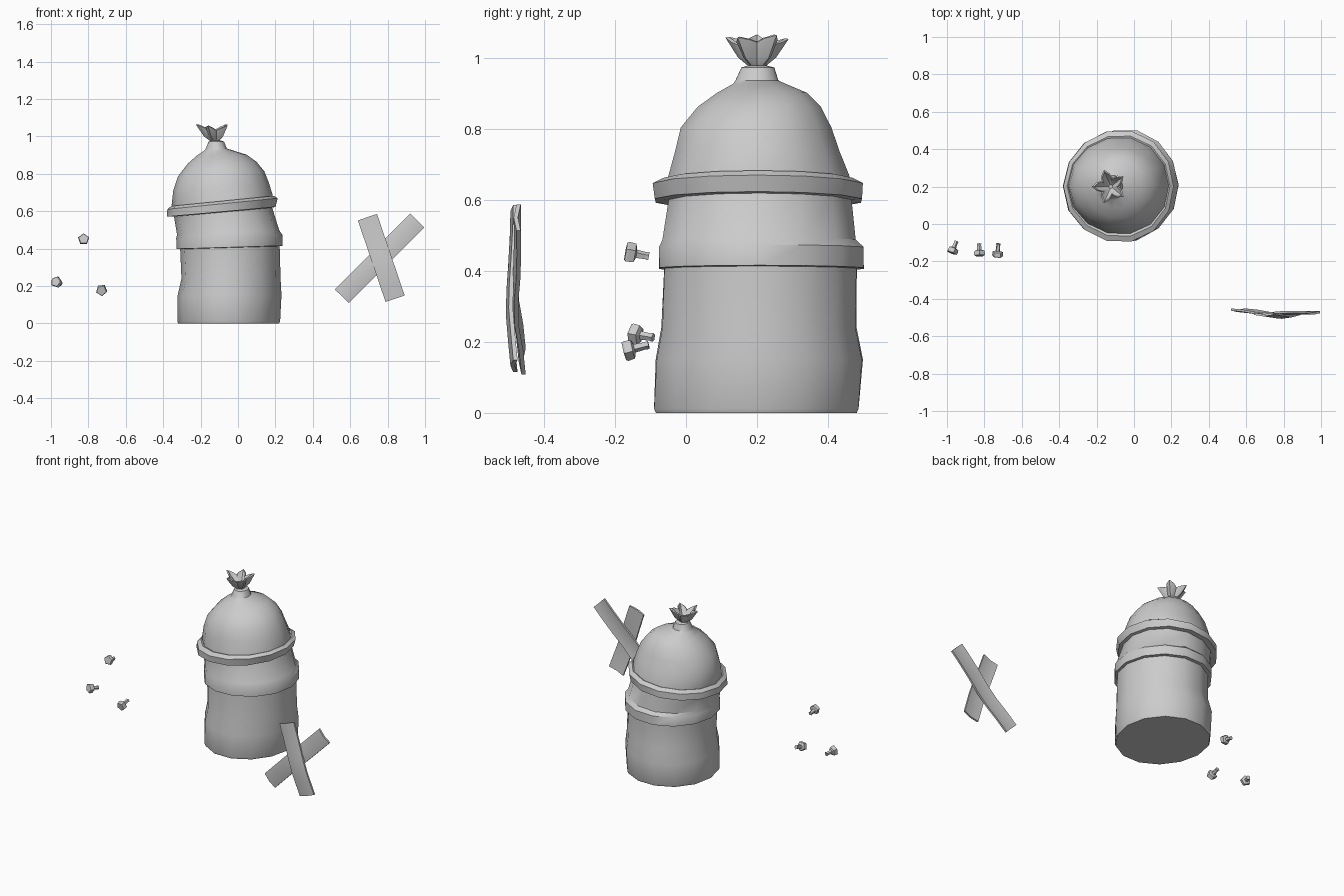
import bpy, bmesh
from math import sin, cos, pi
from mathutils import Vector

if "Cube" in bpy.data.objects:
    bpy.data.objects.remove(bpy.data.objects["Cube"])


def skin(name, rings, angle=0.6):
    """Skin closed rings of points, cap both ends."""
    bm = bmesh.new()
    loops = [[bm.verts.new(p) for p in r] for r in rings]
    n = len(loops[0])
    for a, b in zip(loops, loops[1:]):
        for i in range(n):
            j = (i + 1) % n
            bm.faces.new((a[i], a[j], b[j], b[i]))
    bm.faces.new(loops[0][::-1])
    bm.faces.new(loops[-1])
    bmesh.ops.recalc_face_normals(bm, faces=bm.faces)
    me = bpy.data.meshes.new(name)
    bm.to_mesh(me)
    bm.free()
    ob = bpy.data.objects.new(name, me)
    bpy.context.collection.objects.link(ob)
    if angle:
        bpy.ops.object.select_all(action='DESELECT')
        ob.select_set(True)
        bpy.context.view_layer.objects.active = ob
        bpy.ops.object.shade_smooth_by_angle(angle=angle)
    return ob


def oval(z, slope, x0, x1, y0, y1, n=14, lump=0.01):
    """Slightly lumpy tilted oval fitted to its extents."""
    cx, cy, rx, ry = (x0 + x1) / 2, (y0 + y1) / 2, (x1 - x0) / 2, (y1 - y0) / 2
    ring = []
    for i in range(n):
        a = 2 * pi * i / n
        k = 1 + lump * sin(3 * a + 7 * z)
        x = cx + rx * k * cos(a)
        ring.append((x, cy + ry * k * sin(a), z + slope * (x - cx)))
    return ring


# dented can with a raised middle band and a crooked lip
can = [
    (0.00, 0, -.32, .22, -.09, .49), (0.012, 0, -.325, .225, -.095, .495),
    (0.15, 0, -.325, .23, -.09, .505), (0.24, 0, -.305, .225, -.075, .485),
    (0.405, .03, -.31, .222, -.07, .485), (0.407, .03, -.33, .238, -.085, .505),
    (0.465, .03, -.33, .238, -.085, .505), (0.485, .04, -.325, .222, -.075, .482),
    (0.595, .09, -.34, .185, -.055, .47), (0.597, .09, -.378, .203, -.095, .50),
    (0.640, .10, -.375, .215, -.10, .503), (0.655, .10, -.355, .195, -.07, .475),
    (0.645, .10, -.33, .17, -.04, .45)]
skin("can", [oval(*r) for r in can])

# bulging bag and its gathered neck
bag = [
    (0.63, .10, -.345, .19, -.06, .468), (0.66, .10, -.352, .188, -.055, .465),
    (0.73, .08, -.344, .168, -.035, .438), (0.80, .06, -.32, .142, -.018, .415),
    (0.86, .03, -.268, .098, .03, .385), (0.90, .02, -.22, .045, .085, .345),
    (0.925, .01, -.18, -.03, .13, .285), (0.935, 0, -.172, -.06, .138, .262),
    (0.972, 0, -.158, -.075, .155, .25), (0.977, 0, -.145, -.09, .173, .23)]
skin("bag", [oval(*r) for r in bag])

# ruffled five-point bag top
def star(z, r, amp, lift=0):
    ring = []
    for i in range(20):
        a = 2 * pi * i / 20
        c = cos(5 * (a - pi))
        k = r * (1 + amp * c)
        zz = z + lift * (c + 0.6 * sin(2 * a + 1))
        ring.append((-.122 - .01 * (z - .97) / .08 + k * cos(a), .2 + k * sin(a), zz))
    return ring


skin("bag_ruffle", [star(.965, .03, 0), star(.978, .026, .1), star(1.0, .047, .2),
                    star(1.048, .072, .3, .01), star(1.05, .062, .33, .01),
                    star(1.01, .035, .2), star(.99, .01, 0)])


# two crossed bent strips
def strip(name, start, end, width, ys, bulge, thick=.012):
    a, b = Vector(start), Vector(end)
    d = (b - a).normalized()
    side = Vector((-d.y, d.x)) * width / 2
    n = len(ys)
    rings = []
    for i, y in enumerate(ys):
        c = a.lerp(b, i / (n - 1))
        pts = []
        for u, t in ((-1, 0), (0, 0), (1, 0), (1, 1), (0, 1), (-1, 1)):
            p = c + side * u
            pts.append((p.x, y + bulge * (abs(u) - .5) + t * thick, p.y))
        rings.append(pts)
    skin(name, rings)


strip("back_strip", (.555, .145), (.958, .55), .105,
      (-.467, -.474, -.486, -.488, -.482, -.480, -.481), .008)
strip("front_strip", (.84, .132), (.692, .568), .108,
      (-.49, -.497, -.503, -.501, -.496, -.492, -.49), .008)


# three loose five-sided bolts
def bolt(name, head, tip, spin):
    h, t = Vector(head), Vector(tip)
    q = (t - h).to_track_quat('Z', 'Y')
    length = (t - h).length
    profile = [(0, .027), (.006, .031), (.026, .029), (.031, .013),
               (length * .85, .011), (length, .013)]
    rings = []
    for z, r in profile:
        rings.append([h + q @ Vector((r * cos(spin + i * 2 * pi / 5),
                                      r * sin(spin + i * 2 * pi / 5), z)) for i in range(5)])
    skin(name, rings, None)


bolt("bolt_top", (-.825, -.17, .452), (-.828, -.105, .440), pi / 2)
bolt("bolt_left", (-.975, -.155, .223), (-.950, -.092, .212), .6)
bolt("bolt_right", (-.73, -.175, .175), (-.725, -.105, .192), .9)
